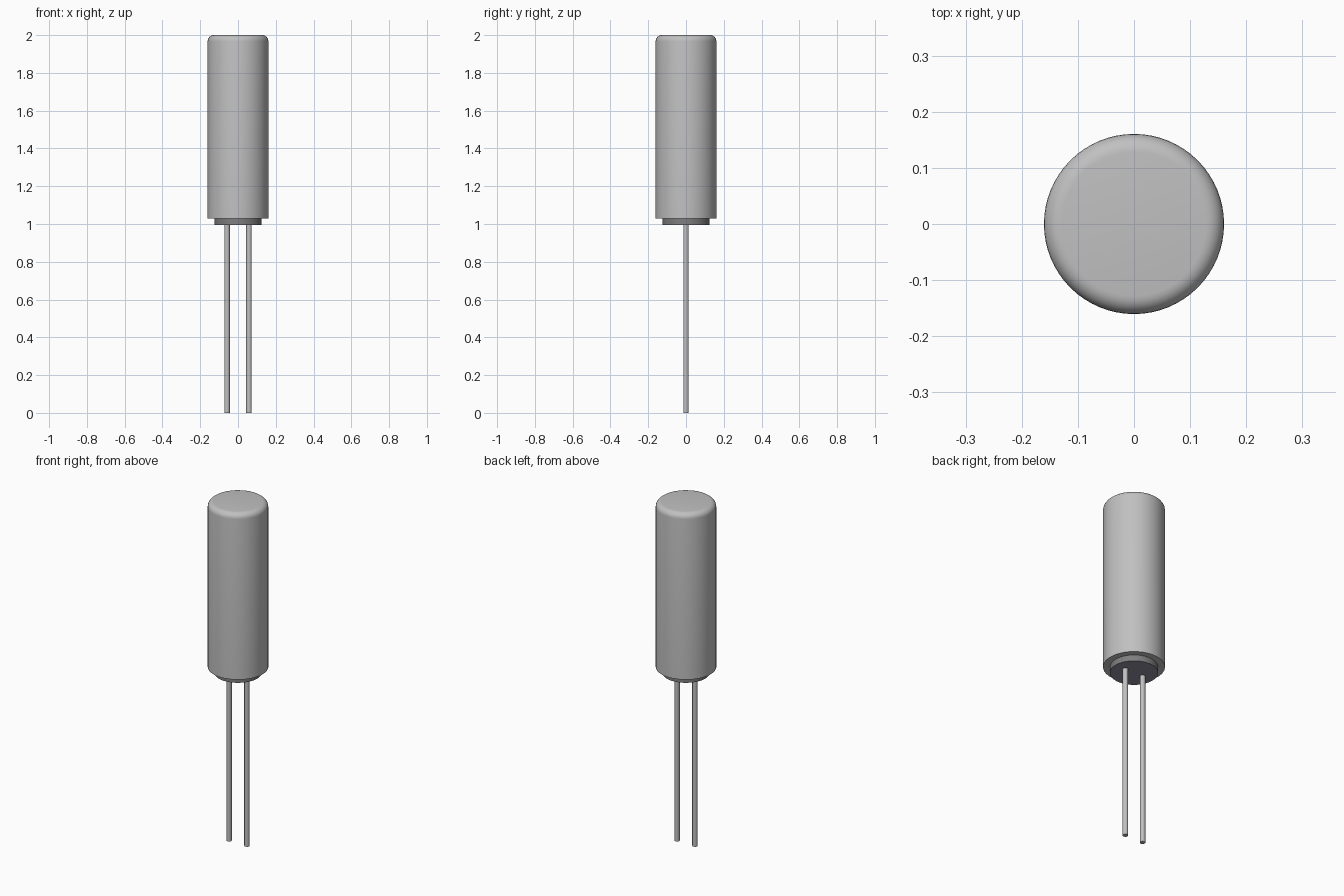
import bpy, bmesh, math

old = bpy.data.objects.get("Cube")
if old:
    bpy.data.objects.remove(old, do_unlink=True)


def material(name, rgb):
    m = bpy.data.materials.new(name)
    m.use_nodes = True
    m.diffuse_color = (*rgb, 1)
    m.node_tree.nodes["Principled BSDF"].inputs["Base Color"].default_value = (*rgb, 1)
    return m


metal = material("light grey metal", (0.53, 0.53, 0.53))
collar = material("dark grey collar", (0.21, 0.21, 0.21))
seal = material("blue grey seal", (0.28, 0.27, 0.35))


def lathe(name, profile, mats, sides, x=0.0):
    """Spin a closed (radius, height) profile around a vertical axis at x."""
    bm = bmesh.new()
    verts = [bm.verts.new((r, 0, z)) for r, z in profile]
    edges = [bm.edges.new(pair) for pair in zip(verts, verts[1:])]
    bmesh.ops.spin(bm, geom=verts + edges, cent=(0, 0, 0), axis=(0, 0, 1),
                   angle=math.tau, steps=sides)
    bmesh.ops.remove_doubles(bm, verts=bm.verts, dist=1e-5)
    bmesh.ops.recalc_face_normals(bm, faces=bm.faces)
    mesh = bpy.data.meshes.new(name)
    bm.to_mesh(mesh)
    bm.free()
    for m in mats:
        mesh.materials.append(m)
    obj = bpy.data.objects.new(name, mesh)
    obj.location.x = x
    bpy.context.collection.objects.link(obj)
    bpy.ops.object.select_all(action='DESELECT')
    obj.select_set(True)
    bpy.context.view_layer.objects.active = obj
    bpy.ops.object.shade_smooth_by_angle(angle=math.radians(35))
    return obj


# Can with a rounded top rim
R, TOP, BOTTOM, FILLET = 0.1605, 2.0, 1.03, 0.032
rim = [(R - FILLET + FILLET * math.cos(a), TOP - FILLET + FILLET * math.sin(a))
       for a in (math.radians(15 * i) for i in range(7))]
lathe("can", [(0, BOTTOM), (R, BOTTOM)] + rim + [(0, TOP)], [metal], 64)

# Base plug: dark collar with a blue grey underside
plug = lathe("base_plug", [(0, 0.995), (0.125, 0.995), (0.125, BOTTOM + 0.005), (0, BOTTOM + 0.005)],
             [collar, seal], 64)
for face in plug.data.polygons:
    if face.normal.z < -0.5:
        face.material_index = 1

# Two wire leads
for name, x in (("right_lead", -0.058), ("left_lead", 0.058)):
    lathe(name, [(0, 0), (0.0145, 0), (0.0145, 1.01), (0, 1.01)], [metal], 24, x)
